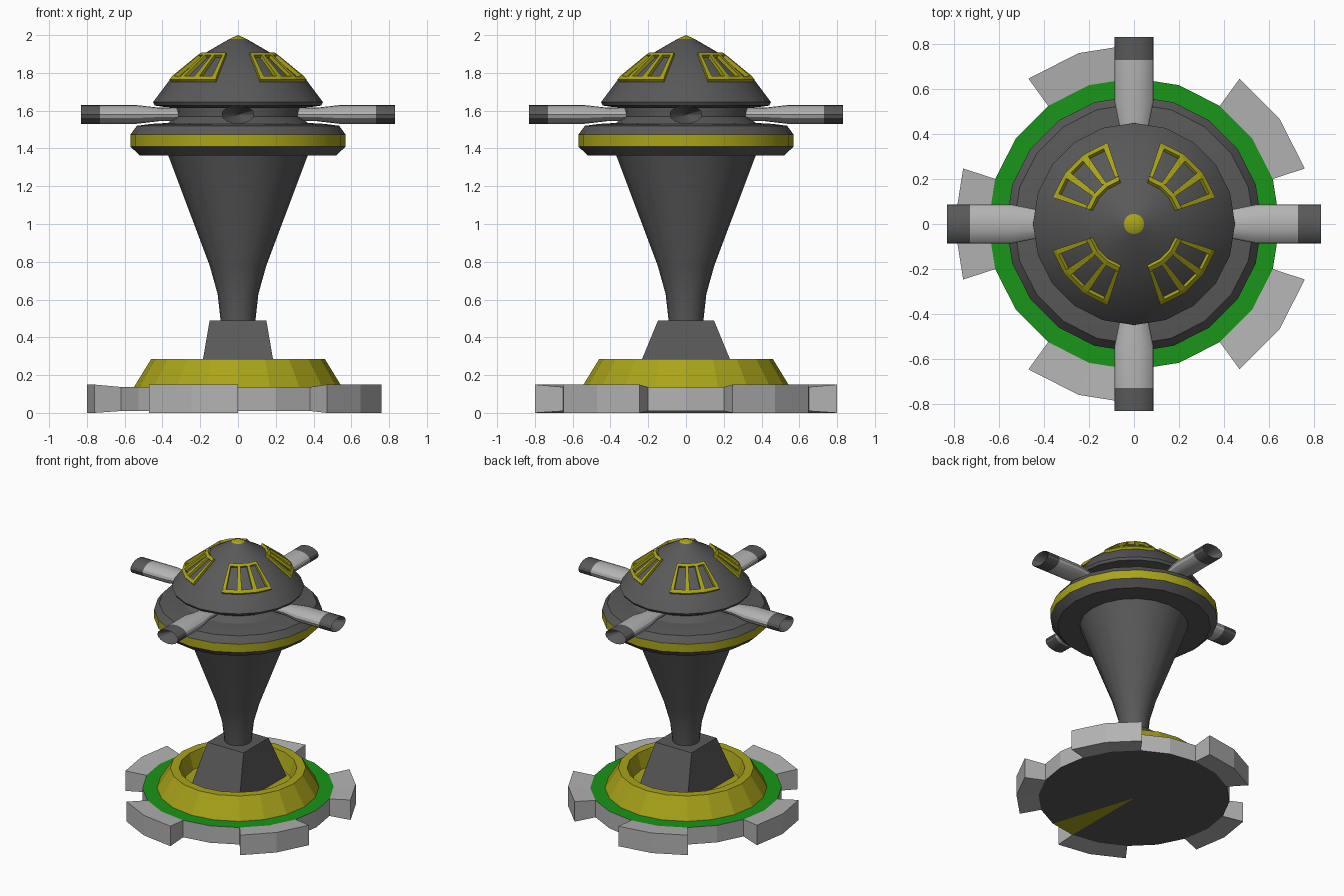
import bpy, bmesh
from math import sin, cos, pi, radians, tau

if "Cube" in bpy.data.objects:
    bpy.data.objects.remove(bpy.data.objects["Cube"])

def make_mat(name, rgb):
    m = bpy.data.materials.new(name)
    m.diffuse_color = (*rgb, 1)
    m.use_nodes = True
    m.node_tree.nodes["Principled BSDF"].inputs["Base Color"].default_value = m.diffuse_color
    return m

DARK = make_mat("dark_grey", (0.10, 0.10, 0.10))
LIGHT = make_mat("light_grey", (0.45, 0.45, 0.45))
YELLOW = make_mat("yellow", (0.40, 0.37, 0.01))
GREEN = make_mat("green", (0.01, 0.30, 0.01))

def finish(name, bm, mats, smooth=True):
    bmesh.ops.remove_doubles(bm, verts=bm.verts, dist=1e-5)
    bmesh.ops.recalc_face_normals(bm, faces=bm.faces)
    me = bpy.data.meshes.new(name)
    bm.to_mesh(me)
    bm.free()
    for m in mats:
        me.materials.append(m)
    ob = bpy.data.objects.new(name, me)
    bpy.context.collection.objects.link(ob)
    if smooth:
        bpy.ops.object.select_all(action='DESELECT')
        ob.select_set(True)
        bpy.context.view_layer.objects.active = ob
        bpy.ops.object.shade_smooth_by_angle(angle=radians(25))
    return ob

def face(bm, pts, mat=0):
    f = bm.faces.new([bm.verts.new(p) for p in pts])
    f.material_index = mat

def polar(r, a, z):
    return (r * cos(a), r * sin(a), z)

def lathe(name, profile, mats, bands=(), n=20, smooth=True):
    """Spin (r, z) points; bands lists profile segments using material 1."""
    bm = bmesh.new()
    for i, ((r0, z0), (r1, z1)) in enumerate(zip(profile, profile[1:])):
        for k in range(n):
            a, b = tau * k / n, tau * (k + 1) / n
            pts = [polar(r0, a, z0)]
            if r0 > 0:
                pts.append(polar(r0, b, z0))
            if r1 > 0:
                pts.append(polar(r1, b, z1))
            pts.append(polar(r1, a, z1))
            face(bm, pts, 1 if i in bands else 0)
    return finish(name, bm, mats, smooth)

# Base plate with five flared teeth
bm = bmesh.new()
R, T, LO, HI = 0.65, 0.80, 0.01, 0.137
for k in range(20):
    a, b = tau * k / 20, tau * (k + 1) / 20
    face(bm, [(0, 0, LO), polar(R, a, LO), polar(R, b, LO)], 3 if k == 15 else 1)
    face(bm, [polar(0.5, a, HI), polar(R, a, HI), polar(R, b, HI), polar(0.5, b, HI)], 2)
    if k % 4 in (1, 2):
        face(bm, [polar(R, a, HI), polar(T, a, 0.15), polar(T, b, 0.15), polar(R, b, HI)])
        face(bm, [polar(R, a, LO), polar(T, a, 0), polar(T, b, 0), polar(R, b, LO)])
        face(bm, [polar(T, a, 0), polar(T, b, 0), polar(T, b, 0.15), polar(T, a, 0.15)])
        c = a if k % 4 == 1 else b
        face(bm, [polar(R, c, LO), polar(T, c, 0), polar(T, c, 0.15), polar(R, c, HI)])
    else:
        face(bm, [polar(R, a, LO), polar(R, b, LO), polar(R, b, HI), polar(R, a, HI)])
finish("toothed_base", bm, [LIGHT, DARK, GREEN, YELLOW], smooth=False)

# Sloped yellow collar with a sunken floor
lathe("base_collar", [(0.555, 0.13), (0.46, 0.285), (0.40, 0.285), (0.37, 0.17), (0, 0.17)],
      [YELLOW], smooth=False)

# Four-sided pedestal
bm = bmesh.new()
lo = [(x * 0.205, y * 0.28, 0.17) for x, y in ((-1, -1), (1, -1), (1, 1), (-1, 1))]
hi = [(x * 0.15, y * 0.148, 0.49) for x, y in ((-1, -1), (1, -1), (1, 1), (-1, 1))]
face(bm, lo)
face(bm, hi)
for i in range(4):
    j = (i + 1) % 4
    face(bm, [lo[i], lo[j], hi[j], hi[i]])
finish("pedestal", bm, [DARK], smooth=False)

# Flared stem
lathe("stem", [(0, 0.488), (0.092, 0.488), (0.108, 0.63), (0.15, 0.78), (0.37, 1.365)], [DARK])

# Saucer with yellow rim, and neck
lathe("saucer", [(0, 1.363), (0.52, 1.363), (0.57, 1.41), (0.57, 1.473), (0.535, 1.52),
                 (0.46, 1.53), (0.37, 1.535), (0.325, 1.57), (0.33, 1.625)],
      [DARK, YELLOW], bands=(2,))

# Dome with yellow tip
DOME = [(0.45, 1.645), (0.36, 1.765), (0.20, 1.89), (0.045, 1.98)]
lathe("dome", [(0, 1.615), (0.36, 1.615), (0.44, 1.627)] + DOME + [(0, 2.0)],
      [DARK, YELLOW], bands=(6,))

# Window frames: raised strips following the dome slope
def dome_z(r):
    for (r0, z0), (r1, z1) in zip(DOME, DOME[1:]):
        if r >= r1:
            return z0 + (z1 - z0) * (r0 - r) / (r0 - r1)
    return 2.0

def strip(bm, a0, a1, r0, r1):
    n = max(1, round((a1 - a0) / 18))
    for i in range(n):
        a, b = (radians(a0 + (a1 - a0) * t / n) for t in (i, i + 1))
        top, bot = [], []
        for r, ang in ((r0, a), (r1, a), (r1, b), (r0, b)):
            z = dome_z(r)
            top.append(polar(r + 0.012, ang, z + 0.014))
            bot.append(polar(r - 0.012, ang, z - 0.014))
        face(bm, top)
        for p in range(4):
            q = (p + 1) % 4
            face(bm, [top[p], top[q], bot[q], bot[p]])

for w in range(4):
    bm = bmesh.new()
    s = 90 * w
    strip(bm, s + 18, s + 72, 0.193, 0.212)
    strip(bm, s + 18, s + 72, 0.353, 0.370)
    for a0, a1 in ((18, 22), (34, 39), (51, 56), (68, 72)):
        strip(bm, s + a0, s + a1, 0.212, 0.353)
    finish("window_frame_%d" % (w + 1), bm, [YELLOW], smooth=False)

# Four oval barrels with dark hollow muzzles: (distance, half width, half height, dark)
BARREL = [(0.28, 0.062, 0.034, 0), (0.42, 0.062, 0.036, 0), (0.54, 0.086, 0.05, 0),
          (0.73, 0.086, 0.05, 1), (0.832, 0.086, 0.05, 1), (0.70, 0.004, 0.003, 1)]
for w in range(4):
    bm = bmesh.new()
    ca, sa = cos(w * pi / 2), sin(w * pi / 2)

    def ring_pt(d, hw, hh, k):
        y = hw * cos(tau * k / 16)
        return (d * ca - y * sa, d * sa + y * ca, 1.58 + hh * sin(tau * k / 16))

    for p, q in zip(BARREL, BARREL[1:]):
        for k in range(16):
            face(bm, [ring_pt(*p[:3], k), ring_pt(*p[:3], k + 1),
                      ring_pt(*q[:3], k + 1), ring_pt(*q[:3], k)], p[3])
    finish("barrel_%d" % (w + 1), bm, [LIGHT, DARK])
